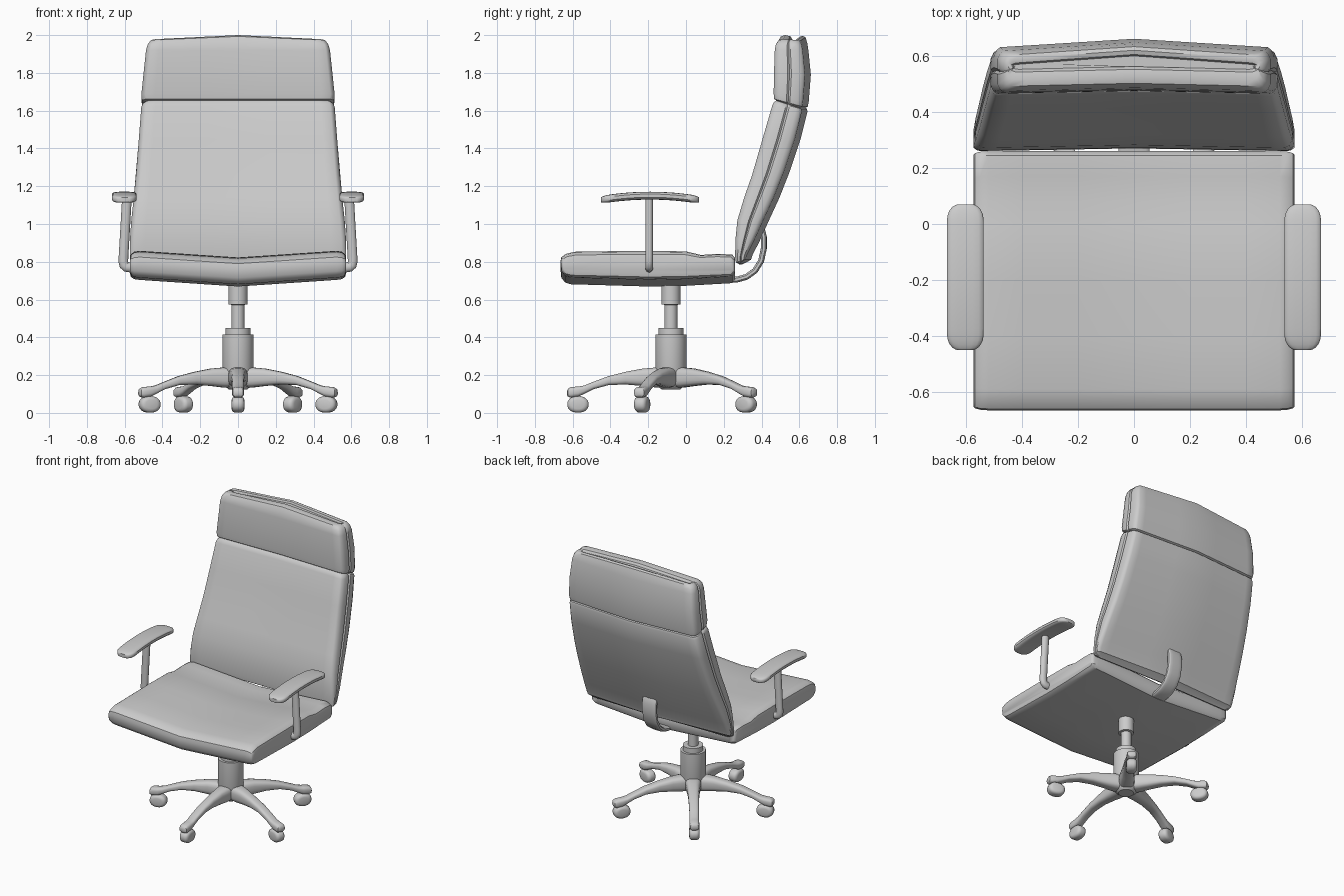
import bpy, bmesh, math
from mathutils import Matrix, Vector

if "Cube" in bpy.data.objects:
    bpy.data.objects.remove(bpy.data.objects["Cube"])

grey = bpy.data.materials.new("plain grey")
grey.diffuse_color = (0.6, 0.6, 0.6, 1)
grey.use_nodes = True
grey.node_tree.nodes["Principled BSDF"].inputs["Base Color"].default_value = grey.diffuse_color


def loft(name, rings, matrix=None, angle=40):
    """Skin a list of equal-length closed rings and cap both ends."""
    bm = bmesh.new()
    rows = [[bm.verts.new(p) for p in ring] for ring in rings]
    n = len(rows[0])
    for a, b in zip(rows, rows[1:]):
        for i in range(n):
            j = (i + 1) % n
            bm.faces.new((a[i], a[j], b[j], b[i]))
    bm.faces.new(rows[0])
    bm.faces.new(rows[-1])
    bmesh.ops.recalc_face_normals(bm, faces=bm.faces)
    if matrix:
        bm.transform(matrix)
    me = bpy.data.meshes.new(name)
    bm.to_mesh(me)
    bm.free()
    me.materials.append(grey)
    ob = bpy.data.objects.new(name, me)
    bpy.context.collection.objects.link(ob)
    bpy.ops.object.select_all(action='DESELECT')
    ob.select_set(True)
    bpy.context.view_layer.objects.active = ob
    bpy.ops.object.shade_smooth_by_angle(angle=math.radians(angle))
    return ob


def oval(a, b, power=1.0, n=16):
    """Points of an ellipse; power below 1 makes it boxier."""
    pts = []
    for i in range(n):
        t = 2 * math.pi * (i + 0.5) / n
        c, s = math.cos(t), math.sin(t)
        pts.append((a * math.copysign(abs(c) ** power, c),
                    b * math.copysign(abs(s) ** power, s)))
    return pts


# Seat cushion: side profile carried across x, sagging towards the middle
profile = [(-.665, .80), (-.66, .825), (-.635, .842), (-.59, .853), (-.4, .856),
           (-.2, .858), (0, .855), (.08, .836), (.17, .842), (.245, .838),
           (.26, .82), (.26, .74), (.245, .722), (0, .708), (-.2, .704),
           (-.4, .71), (-.61, .716), (-.64, .725), (-.66, .75)]
half = [(.572, .975, .5), (.567, .985, .78), (.55, .995, .94), (.52, 1, 1), (.4, 1, 1), (.2, 1, 1)]
stations = [(-x, a, b) for x, a, b in half] + [(0, 1, 1)] + half[::-1]
rings = []
for x, sy, sz in stations:
    sag = -.035 * max(0, 1 - abs(x) / .52)
    rings.append([(x, -.2 + (y + .2) * sy, .775 + (z - .775) * sz + sag) for y, z in profile])
loft("seat_cushion", rings)


def back_ring(yf, zf, yb, zb, hw, rise=0):
    """Cushion section: bowed front and back, grooved sides."""
    ts = [-1, -.9, -.66, -.33, 0, .33, .66, .9, 1]
    side = [(.98, .06), (1, .2), (1, .44), (.983, .5), (1, .56), (1, .8), (.98, .94)]
    d = yb - .03 - yf
    pts = [(t * .955 * hw, yf + .01 * (1 - abs(t)), 0) for t in ts]
    pts += [(s * hw, yf + f * d, f) for s, f in side]
    pts += [(t * .955 * hw, yb - .03 * abs(t), 1) for t in ts[::-1]]
    pts += [(-s * hw, yf + f * d, f) for s, f in side[::-1]]
    return [(x, y, zf + (zb - zf) * f + rise * (1 - abs(x) / hw)) for x, y, f in pts]


# Backrest and headrest cushions
loft("backrest", [back_ring(*r) for r in [
    (.285, .785, .325, .80, .545), (.264, .797, .345, .812, .567),
    (.260, .83, .352, .835, .573), (.262, .92, .39, .91, .572),
    (.272, 1.02, .435, 1.01, .565), (.308, 1.14, .495, 1.14, .552),
    (.35, 1.26, .55, 1.28, .54), (.405, 1.45, .607, 1.45, .525),
    (.456, 1.625, .643, 1.595, .512), (.466, 1.645, .64, 1.61, .505),
    (.48, 1.655, .625, 1.618, .49)]])
loft("headrest", [back_ring(*r) for r in [
    (.485, 1.65, .625, 1.612, .49), (.467, 1.662, .645, 1.622, .508),
    (.464, 1.69, .65, 1.65, .512), (.466, 1.8, .661, 1.79, .50),
    (.47, 1.92, .648, 1.92, .487), (.476, 1.952, .642, 1.948, .478, .01),
    (.492, 1.973, .633, 1.968, .462, .02), (.515, 1.978, .62, 1.974, .447, .022),
    (.542, 1.972, .605, 1.97, .437, .022), (.552, 1.957, .60, 1.957, .43, .022)]])


def sweep(name, path, a, b, side, power=1.0, n=16):
    """Carry an oval along a planar path; side is the constant cross axis."""
    side = Vector(side)
    pts = [Vector(p) for p in path]
    out = []
    for i, p in enumerate(pts):
        t = (pts[min(i + 1, len(pts) - 1)] - pts[max(i - 1, 0)]).normalized()
        up = t.cross(side).normalized()
        out.append([p + side * u + up * v for u, v in oval(a, b, power, n)])
    return loft(name, out)


# Curved strip joining the seat to the backrest
sweep("back_bracket", [(0, .14, .70), (0, .27, .706), (0, .32, .72), (0, .365, .752),
                       (0, .398, .805), (0, .412, .87), (0, .412, .93), (0, .40, .98),
                       (0, .38, 1.0)], .055, .016, (1, 0, 0), .5)

# Armrests: arched pad on a slim post bent into the seat
for s, label in ((-1, "left"), (1, "right")):
    pad = []
    for i in range(25):
        t = -math.cos(math.pi * i / 24)
        y = -.19 + .26 * t
        over = max(0, abs(y + .19) - .205) / .055
        k = max(.12, math.sqrt(max(0, 1 - over * over)))
        w = .066 * (.35 + .65 * k)
        h = .021 * (.55 + .45 * k)
        zc = 1.15 - .022 * t * t
        pad.append([(s * .602 + u, y, zc + v) for u, v in oval(w, h, .55)])
    loft(label + "_arm_pad", pad)
    sweep(label + "_arm_post", [(s * x, -.195, z) for x, z in [
        (.588, 1.14), (.596, 1.0), (.606, .83), (.607, .80), (.603, .782),
        (.592, .772), (.575, .77), (.54, .77)]], .021, .026, (0, 1, 0))

# Gas lift column, stepped
CY = -.08


def turned(name, steps, n=32):
    loft(name, [[(u, CY + v, z) for u, v in oval(r, r, 1, n)] for r, z in steps], angle=35)


turned("column_sleeve", [(.05, .125), (.075, .145), (.083, .17), (.083, .415),
                         (.066, .415), (.066, .45), (.035, .45)])
turned("gas_piston", [(.034, .44), (.034, .60)])
turned("seat_socket", [(.034, .572), (.05, .575), (.05, .71)])

# Five-star base with legs, caster stems and wheels
LEG = [(0, .238, .135, .055), (.09, .24, .135, .05), (.15, .235, .142, .042),
       (.24, .218, .15, .036), (.33, .195, .147, .033), (.41, .165, .125, .031),
       (.46, .145, .10, .031), (.49, .14, .086, .032), (.53, .137, .08, .032),
       (.545, .128, .086, .028), (.55, .115, .095, .018)]
WHEEL = [(-.034, .55), (-.031, .78), (-.023, .95), (-.012, 1),
         (.012, 1), (.023, .95), (.031, .78), (.034, .55)]
for i in range(5):
    turn = Matrix.Translation((0, CY, 0)) @ Matrix.Rotation(math.radians(72 * i - 90), 4, 'Z')
    loft(f"base_leg_{i + 1}",
         [[(r, u, (zt + zb) / 2 + v) for u, v in oval(w, (zt - zb) / 2, .65)]
          for r, zt, zb, w in LEG], turn)
    loft(f"caster_stem_{i + 1}",
         [[(.505 + u, v, z) for u, v in oval(.02, .02, 1, 12)] for z in (.05, .11)], turn)
    loft(f"caster_wheel_{i + 1}",
         [[(.492 + u, w, .045 + v) for u, v in oval(.057 * k, .044 * k, .9, 20)]
          for w, k in WHEEL], turn)
